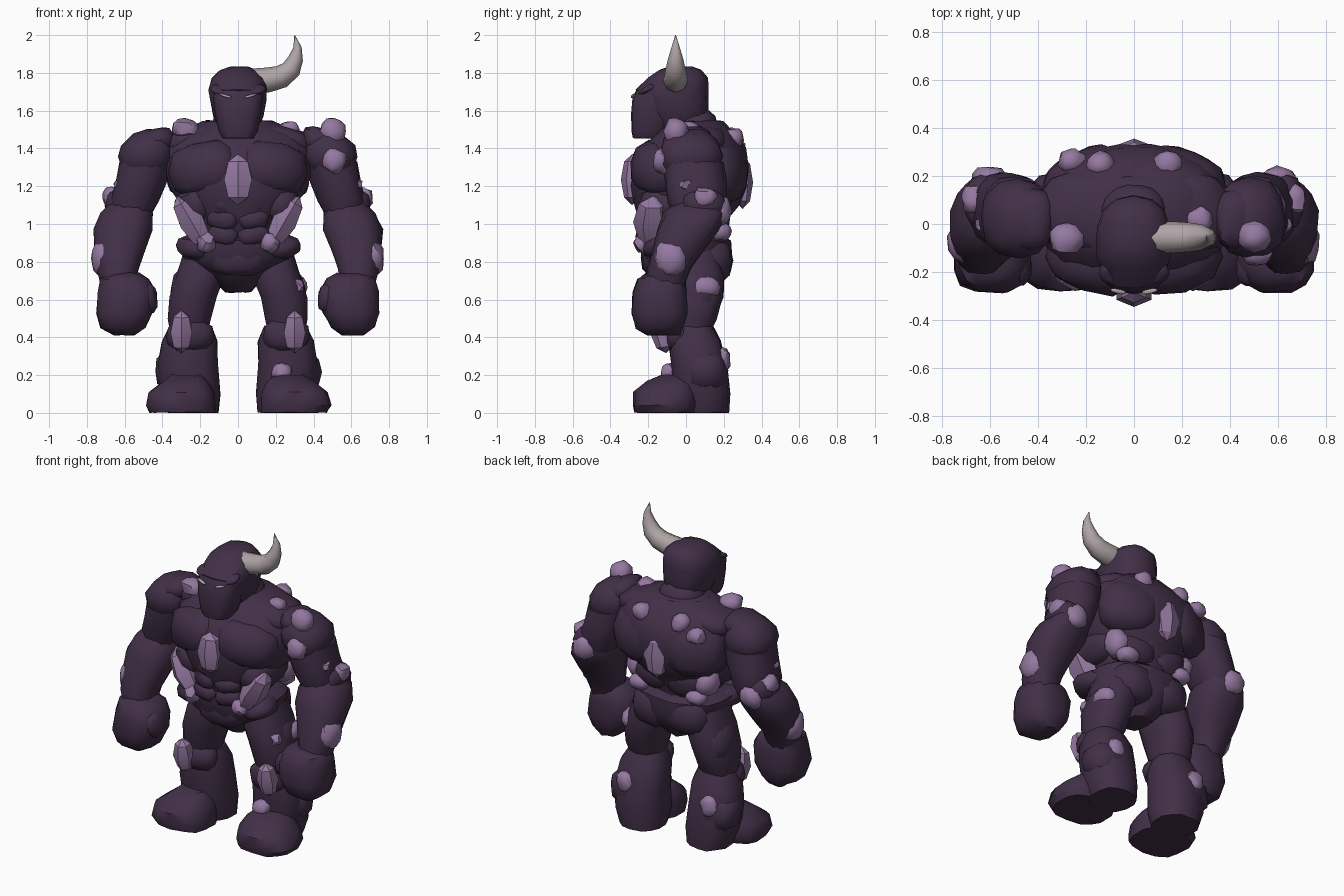
import bpy, bmesh, math, random
from mathutils import Vector, Euler

random.seed(4)
cube = bpy.data.objects.get("Cube")
if cube:
    bpy.data.objects.remove(cube, do_unlink=True)


def material(name, rgb):
    mat = bpy.data.materials.new(name)
    mat.use_nodes = True
    mat.diffuse_color = (*rgb, 1)
    mat.node_tree.nodes["Principled BSDF"].inputs["Base Color"].default_value = (*rgb, 1)
    return mat


STONE = material("dark purple stone", (.054, .029, .064))
CRYSTAL = material("lilac crystal", (.3, .19, .355))
HORN = material("pale horn", (.43, .37, .38))
SIDES = (("left", 1), ("right", -1))


def finish(name, bm, mat, angle=45):
    """Turn a bmesh into a smooth shaded object with sharp creases."""
    for v in bm.verts:
        v.co.z = max(v.co.z, 0)
    bmesh.ops.recalc_face_normals(bm, faces=bm.faces)
    mesh = bpy.data.meshes.new(name)
    bm.to_mesh(mesh)
    bm.free()
    mesh.materials.append(mat)
    mesh.shade_smooth()
    mesh.set_sharp_from_angle(angle=math.radians(angle))
    obj = bpy.data.objects.new(name, mesh)
    bpy.context.collection.objects.link(obj)
    return obj


def squash(value, power):
    return math.copysign(abs(value) ** power, value)


def jitter(amount):
    return Vector([random.uniform(-amount, amount) for _ in range(3)])


def loft(name, rings, side=1, count=14, power=.85, rough=.005):
    """Skin of flat rounded rings, each given as x, y, z, half width, half depth."""
    bm = bmesh.new()
    loops = []
    for x, y, z, rx, ry in rings:
        loop = []
        for i in range(count):
            a = math.tau * (i + .5) / count
            p = Vector((x + rx * squash(math.cos(a), power), y + ry * squash(math.sin(a), power), z))
            p += jitter(rough)
            p.x *= side
            loop.append(bm.verts.new(p))
        loops.append(loop)
    for low, high in zip(loops, loops[1:]):
        for i in range(count):
            j = (i + 1) % count
            bm.faces.new((low[i], low[j], high[j], high[i]))
    bm.faces.new(loops[0])
    bm.faces.new(loops[-1])
    return finish(name, bm, STONE)


def blob(name, loc, size, rot=(0, 0, 0), side=1, power=.8, rough=.006, mat=STONE):
    """Chunky rounded rock."""
    bm = bmesh.new()
    bmesh.ops.create_icosphere(bm, subdivisions=2, radius=1)
    turn = Euler([math.radians(r) for r in rot]).to_matrix()
    for v in bm.verts:
        p = Vector([squash(c, power) * s for c, s in zip(v.co, size)])
        v.co = turn @ p + Vector(loc) + jitter(rough)
        v.co.x *= side
    return finish(name, bm, mat)


def gem(name, loc, size, rot=(0, 0, 0), side=1):
    """Long faceted crystal."""
    bm = bmesh.new()
    bmesh.ops.create_uvsphere(bm, u_segments=6, v_segments=4, radius=1)
    turn = Euler([math.radians(r) for r in rot]).to_matrix()
    for v in bm.verts:
        v.co = turn @ Vector([c * s for c, s in zip(v.co, size)]) + Vector(loc)
        v.co.x *= side
    return finish(name, bm, CRYSTAL, 30)


def knob(name, loc, size, side=1):
    return blob(name, loc, size, side=side, power=.9, rough=.007, mat=CRYSTAL)


# torso and pelvis
loft("torso", [(0, 0, .9, .21, .2), (0, -.02, 1, .24, .22), (0, 0, 1.1, .31, .28),
               (0, .015, 1.2, .37, .31), (0, .025, 1.3, .395, .31), (0, .04, 1.4, .395, .28),
               (0, .05, 1.47, .35, .22), (0, .05, 1.545, .19, .15)], count=20, power=.94)
loft("pelvis", [(0, .03, .64, .07, .1), (0, .02, .7, .13, .17), (0, .01, .76, .19, .22),
                (0, 0, .82, .29, .245), (0, 0, .91, .305, .245), (0, 0, .95, .25, .2)], count=16, power=.9)
blob("neck", (0, .04, 1.52), (.14, .13, .09))
blob("belly_plate", (0, -.14, .82), (.17, .1, .1))

for word, s in SIDES:
    # muscle plates on the trunk
    blob(word + "_chest_plate", (.17, -.135, 1.29), (.2, .155, .15), (-6, 8, 16), s, power=.78)
    blob(word + "_rib_plate", (.23, -.06, 1.1), (.1, .19, .11), (0, 20, 0), s)
    blob(word + "_back_plate", (.2, .18, 1.28), (.19, .13, .18), (8, 0, -24), s)
    blob(word + "_lower_back_plate", (.12, .14, 1.04), (.14, .09, .11), (0, 0, -10), s)
    blob(word + "_neck_slope", (.23, .05, 1.45), (.18, .17, .07), (0, 14, 0), s)
    blob(word + "_hip_plate", (.21, -.08, .875), (.11, .15, .065), (0, -8, 20), s)
    blob(word + "_rear_plate", (.12, .11, .81), (.15, .14, .13), (0, 0, 0), s)
    for row in range(3):
        blob(f"{word}_belly_block_{row}", (.08, -.2, .94 + row * .085), (.085, .065, .052), (0, -10, 10), s,
             power=.7)

    # arm
    blob(word + "_shoulder", (.485, .025, 1.365), (.15, .17, .13), (0, 30, 0), s, power=.85)
    blob(word + "_shoulder_top", (.43, .02, 1.44), (.1, .13, .07), (0, 18, 0), s)
    loft(word + "_upper_arm", [(.56, .06, 1.04, .1, .13), (.55, .06, 1.12, .13, .155), (.515, .05, 1.22, .135, .165),
                               (.49, .04, 1.33, .14, .16)], s)
    blob(word + "_elbow", (.62, .09, 1.1), (.085, .12, .09), (0, 0, 0), s)
    loft(word + "_forearm", [(.63, -.11, .66, .09, .1), (.635, -.09, .76, .11, .12), (.625, -.04, .86, .135, .14),
                             (.61, .01, .97, .16, .165), (.59, .05, 1.06, .14, .165), (.57, .08, 1.13, .09, .12)], s)
    loft(word + "_fist", [(.61, -.12, .413, .06, .09), (.61, -.14, .45, .12, .13), (.6, -.14, .53, .155, .15),
                          (.585, -.14, .64, .16, .145), (.6, -.13, .71, .13, .13), (.6, -.12, .74, .08, .09)],
         s, count=12, power=.75)
    blob(word + "_thumb", (.475, -.18, .61), (.05, .08, .08), (20, 14, 0), s)

    # leg
    loft(word + "_thigh", [(.26, .02, .43, .1, .11), (.255, .025, .5, .115, .135), (.24, .03, .61, .125, .165),
                           (.2, .03, .73, .13, .17), (.18, .03, .86, .11, .14)], s)
    blob(word + "_outer_thigh", (.28, .05, .65), (.08, .12, .12), (0, -14, 0), s)
    blob(word + "_knee", (.255, -.04, .41), (.13, .085, .09), (0, 0, 0), s)
    loft(word + "_shin", [(.24, .09, 0, .135, .14), (.25, .08, .1, .16, .155), (.265, .07, .25, .165, .15),
                          (.255, .045, .38, .15, .14), (.25, .03, .46, .11, .11)], s)
    blob(word + "_calf", (.3, .1, .22), (.145, .12, .12), (0, 0, 0), s)
    loft(word + "_foot", [(.295, -.11, 0, .175, .16), (.305, -.11, .04, .19, .175), (.3, -.11, .11, .175, .165),
                          (.28, -.08, .165, .125, .13), (.27, -.04, .2, .08, .1)], s, power=.78)

    # paired crystals
    gem(word + "_side_crystal", (.245, -.175, 1.01), (.075, .105, .16), (0, 30, 0), s)
    knob(word + "_hip_crystal", (.17, -.22, .9), (.05, .055, .055), s)
    gem(word + "_knee_crystal", (.3, -.125, .43), (.066, .065, .115), (10, 0, 0), s)
    knob(word + "_forearm_crystal", (.7, -.08, .82), (.075, .09, .105), s)
    knob(word + "_elbow_crystal", (.6, .185, 1.07), (.075, .052, .075), s)
    knob(word + "_arm_crystal", (.665, .1, 1.14), (.052, .065, .055), s)
    knob(word + "_upper_back_crystal", (.14, .245, 1.45), (.058, .058, .058), s)
    knob(word + "_calf_crystal", (.3, .185, .28), (.06, .052, .068), s)
    knob(word + "_flank_crystal", (.24, .13, 1.05), (.075, .08, .09), s)
    knob(word + "_waist_crystal", (.2, .18, .96), (.07, .06, .05), s)

# head
loft("skull", [(0, -.04, 1.5, .1, .11), (0, -.045, 1.57, .135, .165), (0, -.065, 1.65, .15, .185),
               (0, -.073, 1.71, .158, .193), (0, -.04, 1.775, .142, .155), (0, -.03, 1.815, .095, .11),
               (0, -.03, 1.832, .05, .06)], power=.82, rough=.003)
loft("face_mask", [(0, -.2, 1.455, .085, .08), (0, -.19, 1.49, .105, .1), (0, -.17, 1.58, .122, .12),
                   (0, -.165, 1.67, .135, .12), (0, -.16, 1.705, .13, .105)], power=.7, rough=.002)
for word, s in SIDES:
    blob(word + "_brow", (.075, -.21, 1.708), (.075, .05, .02), (24, -12, 18), s, rough=.002)
    blob(word + "_eye", (.065, -.28, 1.678), (.034, .01, .007), (0, -16, 12), s, rough=0, mat=HORN)

# single horn
spine = bpy.data.curves.new("horn_path", "CURVE")
spine.dimensions = "3D"
spine.bevel_depth = 1
spine.bevel_resolution = 2
spine.use_fill_caps = True
path = [(.08, 1.755, .068), (.16, 1.763, .066), (.23, 1.78, .061), (.282, 1.82, .053),
        (.305, 1.875, .04), (.315, 1.935, .022), (.3, 2, .002)]
line = spine.splines.new("POLY")
line.points.add(len(path) - 1)
for point, (x, z, r) in zip(line.points, path):
    point.co = (x, -.055, z, 1)
    point.radius = r
helper = bpy.data.objects.new("horn_path", spine)
bpy.context.collection.objects.link(helper)
bm = bmesh.new()
bm.from_mesh(helper.to_mesh())
helper.to_mesh_clear()
bpy.data.objects.remove(helper, do_unlink=True)
finish("horn", bm, HORN, 50)

# crystals on the centre line
gem("chest_crystal", (0, -.285, 1.235), (.085, .06, .135))
gem("back_crystal", (0, .3, 1.22), (.085, .055, .14))

# crystals found on one side only
knob("right_neck_crystal", (-.28, -.06, 1.505), (.072, .065, .055))
knob("left_neck_crystal", (.27, .02, 1.505), (.055, .05, .042))
knob("left_shoulder_crystal", (.5, -.05, 1.485), (.07, .065, .08))
knob("left_shoulder_front_crystal", (.51, -.12, 1.335), (.064, .055, .068))
knob("left_arm_small_crystal", (.62, 0, 1.21), (.035, .035, .03))
knob("right_arm_small_crystal", (-.62, 0, 1.21), (.035, .035, .03))
knob("left_shin_crystal", (.23, -.085, .215), (.055, .05, .05))
knob("left_thigh_crystal", (.305, .1, .66), (.06, .08, .06))
knob("left_front_thigh_crystal", (.31, -.06, .67), (.035, .04, .04))
knob("right_shoulder_blade_crystal", (-.26, .26, 1.4), (.055, .055, .05))
